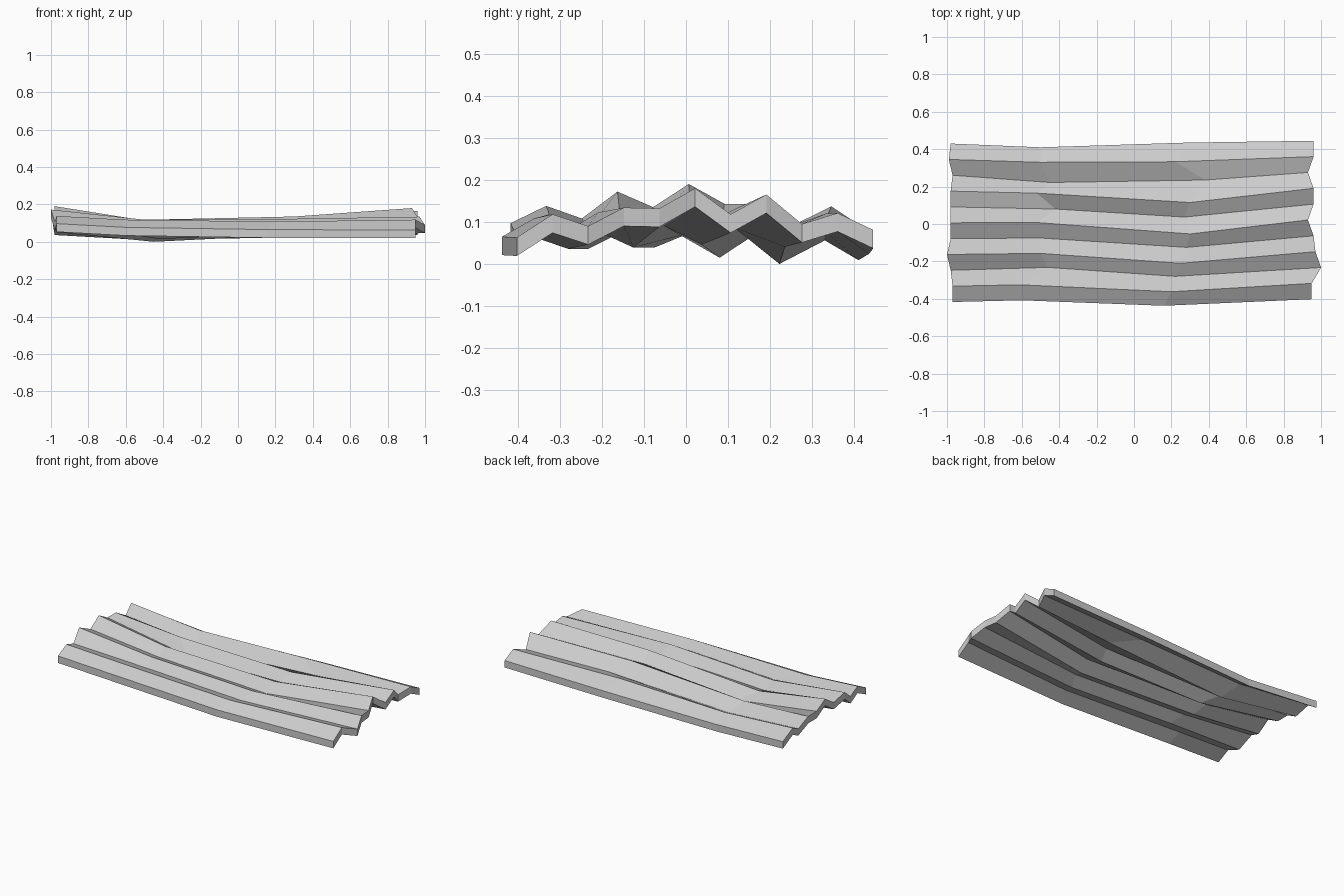
import bpy, bmesh

THICK = 0.044   # vertical sheet thickness
RIDGES = 11     # fold lines, counted from the back edge to the front edge


def even(start):
    # evenly spaced fold lines used at both ends of the sheet
    return [start - 0.0847 * i for i in range(RIDGES)]


# Zigzag cross-sections (x, y, top z of every fold line) from left to right
sections = [
    # ragged left end
    ([-.98, -.99, -.97, -.98, -.98, -.98, -.98, -1.0, -.98, -.97, -.97],
     even(.43),
     [.08, .137, .095, .143, .143, .19, .135, .172, .108, .138, .097]),
    # sagging left fold
    ([-.50, -.50, -.45, -.52, -.42, -.52, -.50, -.50, -.46, -.61, -.60],
     [.41, .33, .222, .165, .08, .008, -.075, -.157, -.232, -.325, -.408],
     [.053, .10, .044, .115, .059, .117, .083, .118, .08, .118, .077]),
    # right fold, pushed towards the front
    ([.28, .22, .38, .30, .27, .30, .28, .25, .22, .20, .16],
     [.435, .333, .235, .115, .037, -.053, -.125, -.21, -.28, -.362, -.437],
     [.068, .12, .085, .13, .09, .135, .083, .122, .08, .108, .065]),
    # ragged right end
    ([.96, .96, .93, .96, .96, .93, .96, .97, 1.0, .95, .95],
     even(.445),
     [.081, .121, .095, .165, .118, .18, .132, .134, .09, .118, .063]),
]

bm = bmesh.new()
top, low = [], []
for section in sections:
    pts = list(zip(*section))
    top.append([bm.verts.new(p) for p in pts])
    low.append([bm.verts.new((x, y, z - THICK)) for x, y, z in pts])

# top and underside of the sheet
last = len(sections) - 1
for s in range(last):
    for i in range(RIDGES - 1):
        for g in (top, low):
            bm.faces.new((g[s][i], g[s + 1][i], g[s + 1][i + 1], g[s][i + 1]))
    # long side edges
    for i in (0, RIDGES - 1):
        bm.faces.new((top[s][i], top[s + 1][i], low[s + 1][i], low[s][i]))

# zigzag end caps
for s in (0, last):
    for i in range(RIDGES - 1):
        bm.faces.new((top[s][i], top[s][i + 1], low[s][i + 1], low[s][i]))

bmesh.ops.recalc_face_normals(bm, faces=bm.faces)
mesh = bpy.data.meshes.new("corrugated_sheet")
bm.to_mesh(mesh)
bm.free()
sheet = bpy.data.objects.new("corrugated_sheet", mesh)
bpy.context.collection.objects.link(sheet)
